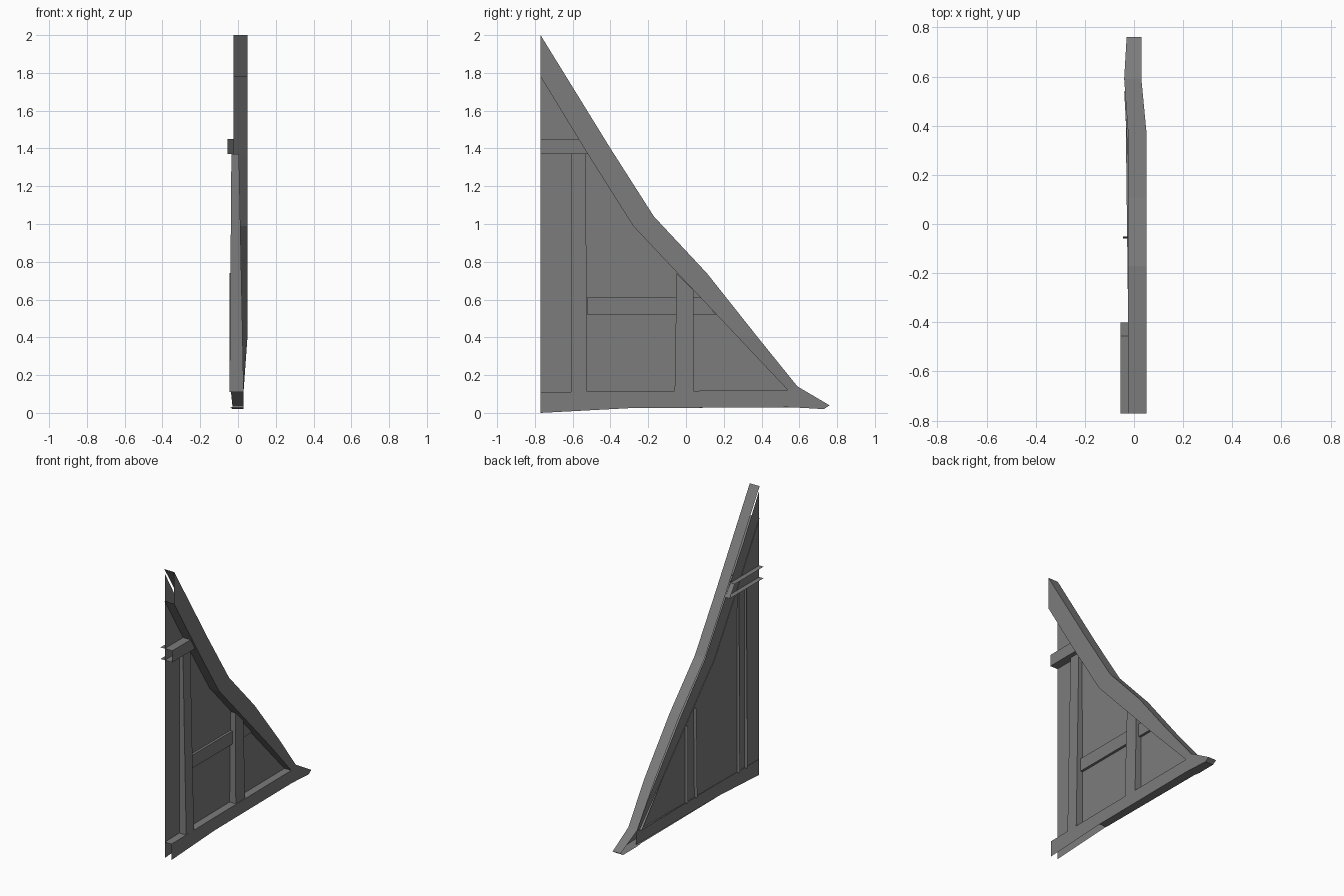
import bpy, bmesh
from mathutils import Vector

cube = bpy.data.objects.get("Cube")
if cube:
    bpy.data.objects.remove(cube)

GREY = (0.2, 0.2, 0.2, 1)
mat = bpy.data.materials.new("timber grey")
mat.use_nodes = True
mat.diffuse_color = GREY
mat.node_tree.nodes["Principled BSDF"].inputs["Base Color"].default_value = GREY


def finish(name, bm):
    mesh = bpy.data.meshes.new(name)
    bm.to_mesh(mesh)
    bm.free()
    mesh.materials.append(mat)
    obj = bpy.data.objects.new(name, mesh)
    bpy.context.collection.objects.link(obj)


def channel(name, sections, cap_end=False, open_first=()):
    """Open-backed beam: each section is (back x, front x, edge a (y, z), edge b (y, z))."""
    bm = bmesh.new()
    rings = []
    for xb, xf, a, b in sections:
        points = [(xb, *a), (xf, *a), (xf, *b), (xb, *b)]
        rings.append([bm.verts.new(p) for p in points])
    for i, (r, s) in enumerate(zip(rings, rings[1:])):
        middle = sum((v.co for v in r + s), Vector()) / 8
        for k in range(3):
            if i == 0 and k in open_first:
                continue
            face = bm.faces.new((r[k], r[k + 1], s[k + 1], s[k]))
            face.normal_update()
            if face.normal.dot(face.calc_center_median() - middle) < 0:
                face.normal_flip()
    if cap_end:
        bm.faces.new(rings[-1])
    finish(name, bm)


# Thin wall sheet behind the timbers
bm = bmesh.new()
outline = [(-0.77, 0), (-0.3, 0.025), (0.58, 0.03), (0.58, 0.13), (0.09, 0.73),
           (-0.18, 1.03), (-0.6, 1.68), (-0.77, 1.97)]
bm.faces.new([bm.verts.new((-0.022, y, z)) for y, z in outline])
finish("wall_panel", bm)

# Bent rafter along the roof slope
channel("rafter", [
    (-0.025, 0.05, (-0.77, 2.0), (-0.77, 1.78)),
    (-0.025, 0.05, (-0.4, 1.4), (-0.52, 1.37)),
    (-0.025, 0.05, (-0.17, 1.04), (-0.28, 0.99)),
    (-0.025, 0.05, (0.11, 0.74), (-0.04, 0.735)),
    (-0.025, 0.05, (0.38, 0.4), (0.275, 0.4)),
    (-0.04, 0.03, (0.59, 0.14), (0.54, 0.12)),
])

# Sill beam with a pointed eave tip
channel("sill_beam", [
    (-0.025, 0.03, (-0.77, 0.11), (-0.77, 0)),
    (-0.025, 0.03, (-0.3, 0.115), (-0.3, 0.025)),
    (-0.035, 0.03, (0.54, 0.12), (0.54, 0.03)),
    (-0.04, 0.03, (0.59, 0.14), (0.59, 0.028)),
    (-0.03, 0.03, (0.76, 0.04), (0.73, 0.02)),
], cap_end=True, open_first=(2,))

# Collar beam near the top
channel("collar_beam", [
    (-0.055, 0.035, (-0.77, 1.45), (-0.77, 1.37)),
    (-0.055, 0.035, (-0.455, 1.45), (-0.4, 1.37)),
], cap_end=True)

# Upright posts
channel("tall_post", [
    (-0.045, 0.03, (-0.61, 0.11), (-0.525, 0.11)),
    (-0.035, 0.005, (-0.61, 1.37), (-0.53, 1.37)),
])
channel("short_post", [
    (-0.045, 0.025, (-0.06, 0.115), (0.04, 0.115)),
    (-0.045, 0.015, (-0.05, 0.74), (0.04, 0.65)),
])

# Horizontal rail between the posts and the rafter
channel("cross_rail", [
    (-0.022, -0.005, (-0.525, 0.61), (-0.525, 0.52)),
    (-0.022, -0.005, (0.08, 0.61), (0.16, 0.52)),
])
